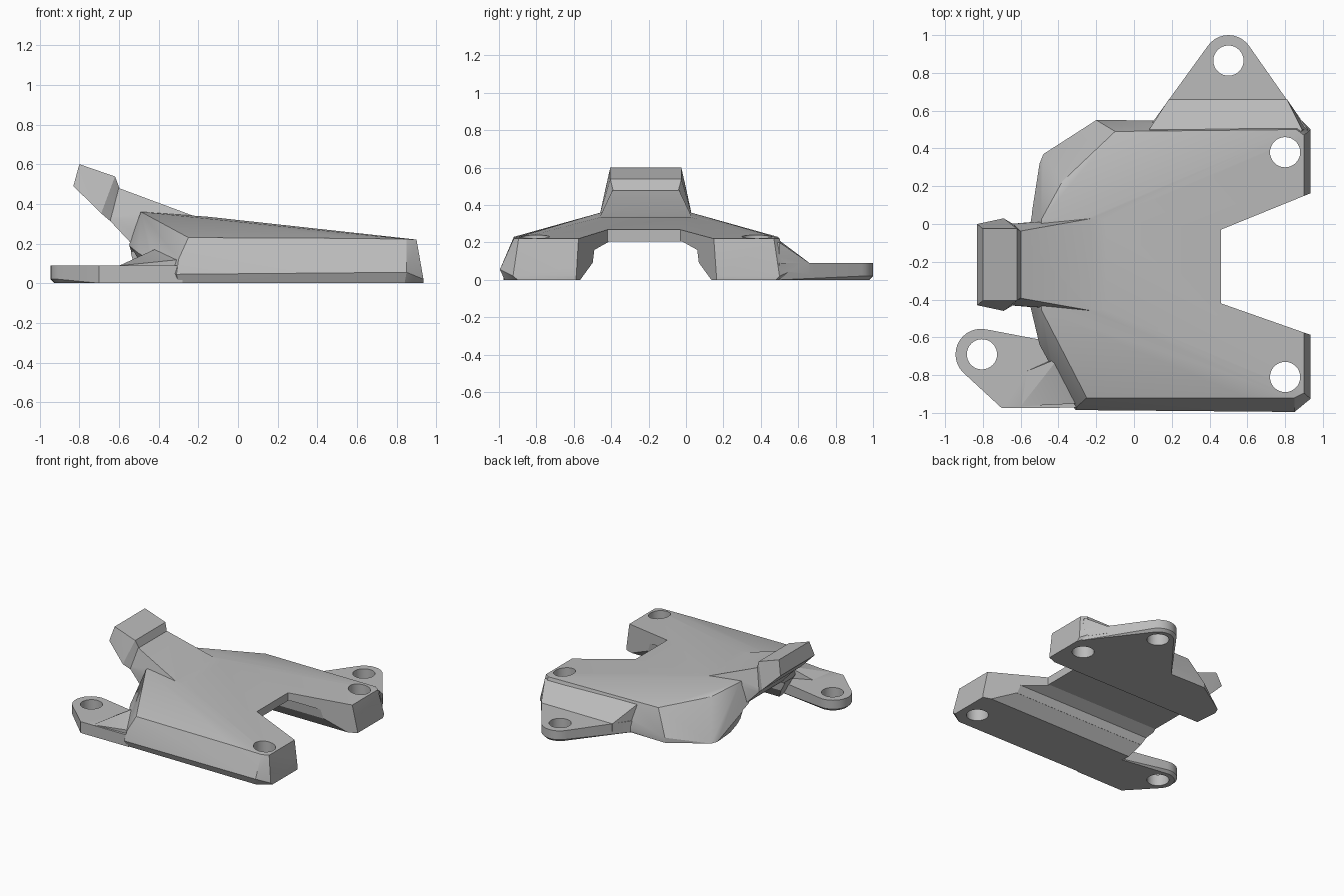
import bpy
import bmesh
from math import cos, sin, tau, radians

cube = bpy.data.objects.get("Cube")
if cube:
    bpy.data.objects.remove(cube, do_unlink=True)

grey = bpy.data.materials.new("plain_grey")
grey.use_nodes = True
grey.diffuse_color = (0.5, 0.5, 0.5, 1)
grey.node_tree.nodes["Principled BSDF"].inputs["Base Color"].default_value = (0.5, 0.5, 0.5, 1)

MID = -0.215  # centre line of the bridge in y


def hull(name, points):
    """Convex solid around a handful of corner points."""
    bm = bmesh.new()
    for p in points:
        bm.verts.new(p)
    res = bmesh.ops.convex_hull(bm, input=bm.verts[:])
    junk = {g for g in res["geom_interior"] + res["geom_unused"] if isinstance(g, bmesh.types.BMVert)}
    bmesh.ops.delete(bm, geom=list(junk), context="VERTS")
    bmesh.ops.recalc_face_normals(bm, faces=bm.faces[:])
    mesh = bpy.data.meshes.new(name)
    bm.to_mesh(mesh)
    bm.free()
    mesh.materials.append(grey)
    obj = bpy.data.objects.new(name, mesh)
    bpy.context.collection.objects.link(obj)
    return obj


def disc(x, y, r, z, n=32):
    return [(x + r * cos(tau * i / n), y + r * sin(tau * i / n), z) for i in range(n)]


def paired(profile):
    """Mirror (x, half width, z) corners about the centre line."""
    return [(x, MID + s * w, z) for x, w, z in profile for s in (-1, 1)]


def combine(base, other, operation):
    mod = base.modifiers.new("join", "BOOLEAN")
    mod.operation = operation
    mod.solver = "EXACT"
    mod.object = other
    bpy.ops.object.select_all(action="DESELECT")
    bpy.context.view_layer.objects.active = base
    base.select_set(True)
    bpy.ops.object.modifier_apply(modifier=mod.name)
    bpy.data.objects.remove(other, do_unlink=True)


# Bridge body: sloping roof, leaning sides, chamfered foot
roof = paired([(-0.49, 0.24, 0.36), (-0.15, 0.24, 0.335), (-0.38, 0.44, 0.29)])
roof += [(-0.25, -0.92, 0.23), (-0.1, 0.49, 0.23), (0.6, -0.92, 0.226), (0.6, 0.49, 0.226),
         (0.85, -0.92, 0.222), (0.86, 0.5, 0.222), (0.9, -0.895, 0.22), (0.9, 0.47, 0.22)]
skirt = [(-0.3, -0.965, 0.12), (-0.5, -0.64, 0.15), (-0.55, -0.43, 0.19), (-0.55, 0, 0.19),
         (-0.31, -0.985, 0.045), (0.85, -0.995, 0.055), (0.935, -0.925, 0.02),
         (-0.2, 0.55, 0.04), (0.89, 0.545, 0.04), (0.935, 0.5, 0.02)]
foot = [(-0.3, -0.965, 0), (-0.42, -0.62, 0), (0.84, -0.97, 0), (0.935, -0.9, 0),
        (0.935, 0.48, 0), (0.88, 0.53, 0), (-0.2, 0.55, 0), (-0.48, 0.37, 0), (-0.5, 0.32, 0)]
body = hull("bracket", roof + skirt + foot)

# Tunnel under the bridge, in two stacked convex cuts
low = [(-0.58, -0.02), (-0.5, 0.09), (0.07, 0.09), (0.15, -0.02)]
high = [(-0.5, 0.08), (-0.49, 0.16), (-0.41, 0.205), (-0.02, 0.205), (0.06, 0.16), (0.07, 0.08)]
for section in (low, high):
    combine(body, hull("tunnel", [(x, y, z) for x in (-1.2, 1.2) for y, z in section]), "DIFFERENCE")

# Flared notch between the two right-hand arms
notch = [(0.46, -0.42), (1.1, -0.645), (1.1, 0.23), (0.46, -0.03)]
combine(body, hull("notch", [(x, y, z) for x, y in notch for z in (-0.2, 0.6)]), "DIFFERENCE")

# Rising neck and chamfered head block
neck = [(-0.61, 0.176, 0.483), (-0.65, 0.216, 0.32), (-0.22, 0.245, 0.338),
        (-0.545, 0.225, 0.208), (-0.3, 0.24, 0.22)]
combine(body, hull("neck", paired(neck)), "UNION")
head = [(-0.8, 0.19, 0.6), (-0.62, 0.19, 0.538), (-0.83, 0.215, 0.49), (-0.69, 0.245, 0.352),
        (-0.598, 0.175, 0.48), (-0.64, 0.215, 0.31)]
combine(body, hull("head", paired(head)), "UNION")


# Rounded mounting ears
def ear(name, x, y, r, corners):
    pts = disc(x, y, r - 0.02, 0) + disc(x, y, r, 0.02) + disc(x, y, r, 0.09)
    pts += [(cx, cy, z) for cx, cy in corners for z in (0, 0.09)]
    combine(body, hull(name, pts), "UNION")


ear("left_ear", -0.81, -0.69, 0.135, [(-0.7, -0.975), (-0.28, -0.972), (-0.42, -0.7), (-0.3, -0.65)])
ear("back_ear", 0.5, 0.867, 0.133, [(0.07, 0.5), (0.92, 0.5), (0.15, 0.4), (0.85, 0.4)])

# Sloped webs from the ears up to the body
back_web = [(0.08, 0.5, 0.21), (0.89, 0.5, 0.2), (0.184, 0.66, 0.09), (0.81, 0.66, 0.09),
            (0.08, 0.5, 0.03), (0.92, 0.5, 0.03), (0.15, 0.42, 0.21), (0.85, 0.42, 0.2),
            (0.184, 0.66, 0.03), (0.81, 0.66, 0.03)]
combine(body, hull("back_web", back_web), "UNION")
left_web = [(-0.57, -0.78, 0.088), (-0.4, -0.71, 0.18), (-0.29, -0.95, 0.12), (-0.6, -0.965, 0.088),
            (-0.28, -0.7, 0.12), (-0.3, -0.95, 0.05), (-0.42, -0.71, 0.05)]
combine(body, hull("left_web", left_web), "UNION")

# Bolt holes
for x, y in ((-0.805, -0.69), (0.5, 0.865), (0.8, -0.81), (0.8, 0.38)):
    combine(body, hull("hole", disc(x, y, 0.08, -0.2) + disc(x, y, 0.08, 0.6)), "DIFFERENCE")

# Smooth the gentle roof while keeping real edges crisp
bpy.ops.object.select_all(action="DESELECT")
body.select_set(True)
bpy.context.view_layer.objects.active = body
bpy.ops.object.shade_smooth_by_angle(angle=radians(20))
